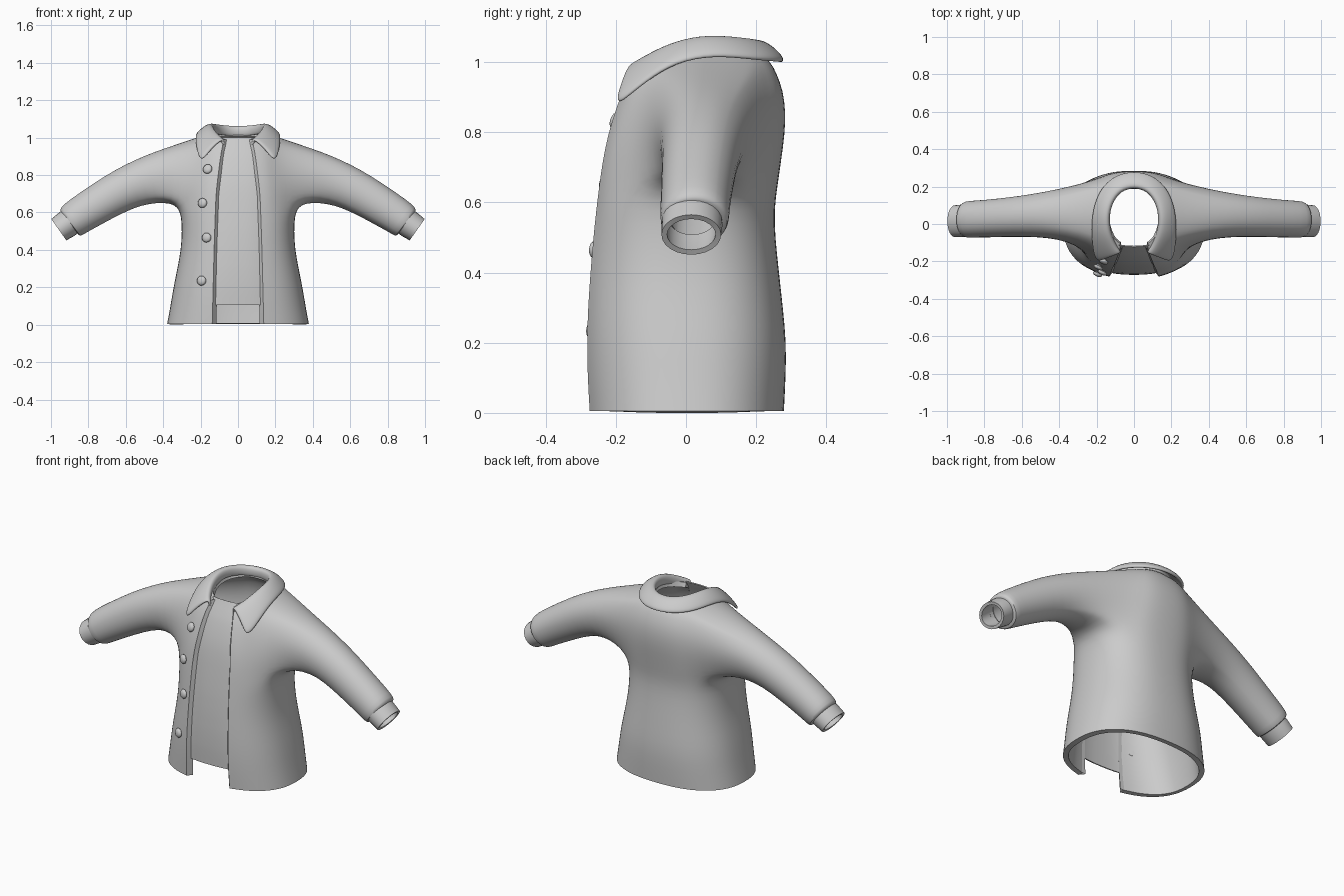
import bpy, bmesh, math
from mathutils import Vector

if "Cube" in bpy.data.objects:
    bpy.data.objects.remove(bpy.data.objects["Cube"])

grey = bpy.data.materials.new("cloth_grey")
grey.diffuse_color = (0.6, 0.6, 0.6, 1)
grey.use_nodes = True
grey.node_tree.nodes["Principled BSDF"].inputs["Base Color"].default_value = grey.diffuse_color


def make(name, verts, faces):
    me = bpy.data.meshes.new(name)
    me.from_pydata([tuple(v) for v in verts], [], faces)
    bm = bmesh.new()
    bm.from_mesh(me)
    bmesh.ops.recalc_face_normals(bm, faces=bm.faces)
    bm.to_mesh(me)
    bm.free()
    me.materials.append(grey)
    ob = bpy.data.objects.new(name, me)
    bpy.context.collection.objects.link(ob)
    return ob


def loft(name, rings, caps=True, closed=True):
    n = len(rings[0])
    faces = [(r * n + i, r * n + (i + 1) % n, (r + 1) * n + (i + 1) % n, (r + 1) * n + i)
             for r in range(len(rings) - 1) for i in range(n if closed else n - 1)]
    if caps:
        faces += [tuple(range(n)), tuple(range((len(rings) - 1) * n, len(rings) * n))]
    return make(name, [p for r in rings for p in r], faces)


def mod(ob, kind, **props):
    m = ob.modifiers.new(kind.lower(), kind)
    for k, v in props.items():
        setattr(m, k, v)


def smooth(ob, angle=40):
    # Bake the modifiers, then shade smooth with sharp edges kept
    dg = bpy.context.evaluated_depsgraph_get()
    me = bpy.data.meshes.new_from_object(ob.evaluated_get(dg))
    ob.modifiers.clear()
    ob.data = me
    bpy.ops.object.select_all(action='DESELECT')
    ob.select_set(True)
    bpy.context.view_layer.objects.active = ob
    bpy.ops.object.shade_smooth_by_angle(angle=math.radians(angle))


# Body profile: height, half width, front y, back y
BODY = [(.005, .38, -.285, .28), (.1, .362, -.292, .285), (.2, .346, -.295, .287), (.3, .325, -.293, .277),
        (.4, .306, -.287, .266), (.5, .300, -.278, .255), (.58, .304, -.268, .252), (.65, .315, -.258, .262),
        (.72, .315, -.247, .272), (.79, .305, -.232, .282), (.86, .288, -.21, .285), (.92, .265, -.187, .277),
        (.965, .24, -.162, .26), (1.0, .205, -.145, .243), (1.03, .14, -.12, .207)]
GAP = [(0, .138), (.4, .128), (.7, .118), (.9, .094), (1.0, .074), (1.2, .065)]
P = 2 / 2.4


def lerp(table, z):
    for a, b in zip(table, table[1:]):
        if z <= b[0]:
            t = (z - a[0]) / (b[0] - a[0])
            return [p + (q - p) * t for p, q in zip(a, b)]
    return table[-1]


def front_y(x, z):
    _, w, f, b = lerp(BODY, z)
    return (f + b) / 2 - (b - f) / 2 * (1 - abs(x / w) ** 2.4) ** (1 / 2.4)


FRONT, BACK = 8, 20          # columns on each front half and across the back


def body_row(z):
    # Open row, from the left front edge round the back to the right front edge
    _, w, f, b = lerp(BODY, z)
    a0 = math.acos((lerp(GAP, z)[1] / w) ** (1 / P))
    angles = [-a0 * (1 - i / FRONT) for i in range(FRONT)]
    angles += [math.pi * i / BACK for i in range(BACK)]
    angles += [math.pi + a0 * i / FRONT for i in range(FRONT + 1)]
    drop = .035 if z > 1.01 else .012 if z > .98 else 0
    pts = []
    for a in angles:
        c, s = math.cos(a), math.sin(a)
        pts.append(Vector((w * math.copysign(abs(c) ** P, c),
                           (f + b) / 2 + (b - f) / 2 * math.copysign(abs(s) ** P, s),
                           z - drop * max(0, -s))))
    return pts


def tube_ring(st, side, angles, k=1.0):
    # Station: top x, top z, bottom x, bottom z, front y, back y
    tx, tz, bx, bz, f, b = st
    top, bot = Vector((tx * side, 0, tz)), Vector((bx * side, 0, bz))
    mid, half = (top + bot) / 2, (top - bot) / 2 * k
    return [mid + half * math.sin(a) + Vector((0, (f + b) / 2 + (b - f) / 2 * k * math.cos(a), 0))
            for a in angles]


SLEEVE = [(.37, .962, .335, .648, -.095, .205), (.5, .905, .43, .662, -.077, .178),
          (.61, .853, .515, .638, -.072, .16), (.71, .798, .605, .603, -.072, .146),
          (.86, .697, .745, .528, -.075, .13), (.935, .642, .825, .483, -.077, .126),
          (.955, .615, .845, .471, -.075, .122)]
CUFF = [(.925, .622, .845, .495, -.068, .102), (.96, .597, .88, .472, -.07, .104),
        (.998, .565, .918, .451, -.07, .1)]

# Jacket: body grid with a patch left out on each side for the sleeve
rows = [body_row(r[0]) for r in BODY]
n = len(rows[0])
verts = [p for r in rows for p in r]
R0, R1 = 7, 13               # rows of the armhole
C0, C1 = FRONT - 4, FRONT + 6
holes = {1: (C0, C1), -1: (n - 1 - C1, n - 1 - C0)}
faces = []
for r in range(len(rows) - 1):
    for c in range(n - 1):
        if not (R0 <= r < R1 and any(a <= c < b for a, b in holes.values())):
            faces.append((r * n + c, r * n + c + 1, (r + 1) * n + c + 1, (r + 1) * n + c))

# Sleeves: rings continuing from the armhole border
for side, (a, b) in holes.items():
    loop = [R0 * n + c for c in range(a, b)] + [r * n + b for r in range(R0, R1)]
    loop += [R1 * n + c for c in range(b, a, -1)] + [r * n + a for r in range(R1, R0, -1)]
    ys, zs = [verts[i].y for i in loop], [verts[i].z for i in loop]
    yc, hy = (max(ys) + min(ys)) / 2, (max(ys) - min(ys)) / 2
    zc, hz = (max(zs) + min(zs)) / 2, (max(zs) - min(zs)) / 2
    angles = [math.atan2((z - zc) / hz, (y - yc) / hy) for y, z in zip(ys, zs)]
    rings = [tube_ring(st, side, angles) for st in SLEEVE]
    rings.append(tube_ring(SLEEVE[-1], side, angles, .8))
    prev, m = loop, len(loop)
    for ring in rings:
        cur = list(range(len(verts), len(verts) + m))
        verts += ring
        faces += [(prev[i], prev[(i + 1) % m], cur[(i + 1) % m], cur[i]) for i in range(m)]
        prev = cur
jacket = make("jacket", verts, faces)

# Relax the cloth around the armholes
bm = bmesh.new()
bm.from_mesh(jacket.data)
soft = [v for v in bm.verts if .17 < abs(v.co.x) < .46 and v.co.z > .6 and not v.is_boundary]
for _ in range(4):
    bmesh.ops.smooth_vert(bm, verts=soft, factor=.5, use_axis_x=True, use_axis_y=True, use_axis_z=True)
# Outward normals
bm.normal_update()
back = min(bm.faces, key=lambda f: (f.calc_center_median() - Vector((0, .28, .3))).length)
if back.normal.y < 0:
    bmesh.ops.reverse_faces(bm, faces=bm.faces)
bm.to_mesh(jacket.data)
bm.free()
mod(jacket, 'SUBSURF', levels=1, render_levels=1, boundary_smooth='PRESERVE_CORNERS')
mod(jacket, 'SOLIDIFY', thickness=.028, offset=-1)
smooth(jacket)

# Cuffs
for s, nm in ((-1, "right_cuff"), (1, "left_cuff")):
    cuff = loft(nm, [tube_ring(st, s, [math.tau * i / 24 for i in range(24)]) for st in CUFF], caps=False)
    mod(cuff, 'SOLIDIFY', thickness=.016, offset=-1)
    smooth(cuff)

# Turned-in edges of the front opening
for s, nm in ((-1, "right_front_edge"), (1, "left_front_edge")):
    strip = []
    for j in range(21):
        z = .005 + .985 * j / 20
        w = lerp(GAP, z)[1]
        y = front_y(w, z)
        strip.append([(s * w, y + .001, z), (s * (w - .022), y + .028, z), (s * (w + .01), y + .03, z)])
    smooth(loft(nm, strip, caps=False, closed=False))

# Inner shirt panel behind the front opening
rows = []
for j in range(25):
    z = .105 + .895 * j / 24
    w = lerp(GAP, z)[1] + .005
    rows.append([(w * (i / 6 - 1), front_y(w * (i / 6 - 1), z) + .026, z) for i in range(13)])
panel = loft("shirt_panel", rows, caps=False, closed=False)
mod(panel, 'SOLIDIFY', thickness=.006, offset=0)
smooth(panel)

# Folded collar: fold line and outer edge, from back centre to front tip
FOLD = [(0, .2, 1.055), (.075, .18, 1.06), (.125, .11, 1.07), (.14, .03, 1.07),
        (.13, -.05, 1.047), (.105, -.11, 1.018), (.085, -.14, 1.004), (.074, -.155, .995)]
EDGE = [(0, .283, 1.0), (.1, .262, 1.002), (.18, .19, 1.008), (.22, .08, 1.02),
        (.228, -.03, 1.0), (.222, -.115, .945), (.212, -.175, .895), (.19, -.2, .878)]
cols = []
for f, e in zip(FOLD, EDGE):
    f, e = Vector(f), Vector(e)
    cols.append([f + Vector((0, .005, -.05)), f, f.lerp(e, .3) + Vector((0, 0, .014)),
                 f.lerp(e, .7) + Vector((0, 0, .012)), e])
cols = [[Vector((-p.x, p.y, p.z)) for p in c] for c in cols[:0:-1]] + cols
collar = loft("collar", cols, caps=False, closed=False)
mod(collar, 'SOLIDIFY', thickness=.02, offset=0)
mod(collar, 'SUBSURF', levels=2, render_levels=2)
smooth(collar, 60)

# Buttons with a shank through the cloth
for k, (x, z) in enumerate([(-.16, .83), (-.187, .65), (-.165, .465), (-.192, .235)]):
    e = .01
    nrm = Vector(((front_y(x + e, z) - front_y(x - e, z)) / (2 * e), -1,
                  (front_y(x, z + e) - front_y(x, z - e)) / (2 * e))).normalized()
    rot = nrm.to_track_quat('Z', 'Y')
    at = Vector((x, front_y(x, z), z))
    prof = [(.016, -.032), (.016, 0), (.025, .003), (.026, .01), (.02, .017), (.008, .02)]
    button = loft("button_%d" % (k + 1),
                  [[at + rot @ Vector((r * math.cos(math.tau * i / 16), r * math.sin(math.tau * i / 16), h))
                    for i in range(16)] for r, h in prof])
    smooth(button, 50)
